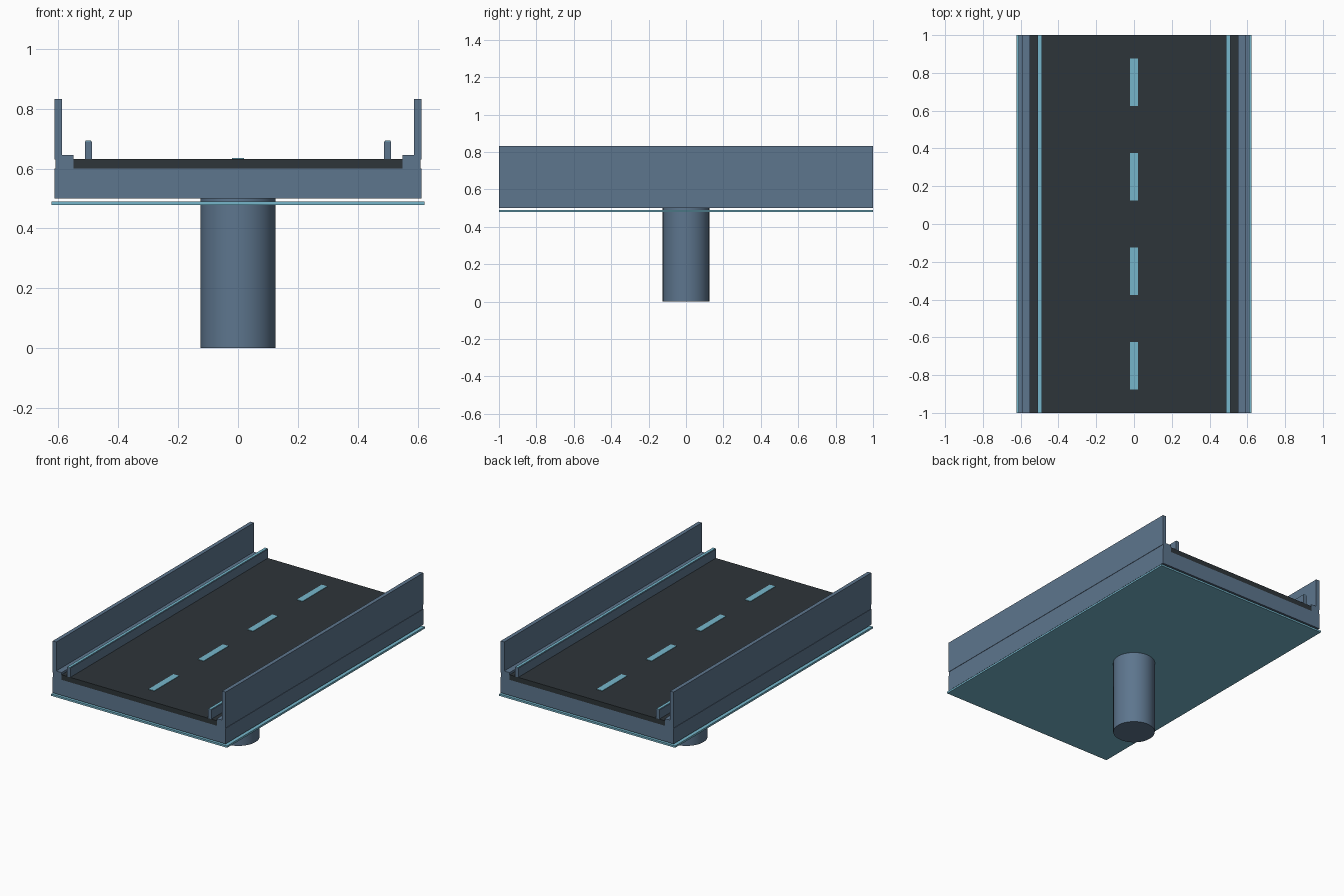
import bpy
import bmesh

cube = bpy.data.objects.get("Cube")
if cube:
    bpy.data.objects.remove(cube, do_unlink=True)


def material(name, rgb):
    mat = bpy.data.materials.new(name)
    mat.use_nodes = True
    colour = (*rgb, 1.0)
    mat.diffuse_color = colour
    mat.node_tree.nodes["Principled BSDF"].inputs["Base Color"].default_value = colour
    return mat


steel = material("blue grey steel", (0.11, 0.18, 0.27))
asphalt = material("dark asphalt", (0.027, 0.035, 0.041))
cyan = material("pale cyan", (0.18, 0.47, 0.60))


def add_object(name, bm, mat):
    mesh = bpy.data.meshes.new(name)
    bm.to_mesh(mesh)
    bm.free()
    mesh.materials.append(mat)
    obj = bpy.data.objects.new(name, mesh)
    bpy.context.collection.objects.link(obj)
    return obj


def box(name, x, z, mat, y=(-1, 1), mirror=False):
    """Box between the given x, y and z limits, optionally mirrored across x."""
    bm = bmesh.new()
    bmesh.ops.create_cube(bm, size=1)
    limits = (x, y, z)
    for v in bm.verts:
        v.co = [lo + (c + 0.5) * (hi - lo) for c, (lo, hi) in zip(v.co, limits)]
    obj = add_object(name, bm, mat)
    if mirror:
        obj.modifiers.new("Mirror", 'MIRROR').use_axis[0] = True
    return obj


# Central support pillar
bm = bmesh.new()
bmesh.ops.create_cone(bm, cap_ends=True, segments=32,
                      radius1=0.125, radius2=0.125, depth=0.5)
bmesh.ops.translate(bm, verts=bm.verts, vec=(0, 0, 0.25))
pillar = add_object("support_pillar", bm, steel)
bpy.context.view_layer.objects.active = pillar
pillar.select_set(True)
bpy.ops.object.shade_smooth_by_angle()
pillar.select_set(False)

# Deck, its underside panel and the road surface
box("deck_slab", (-0.6125, 0.6125), (0.5, 0.6), steel)
box("underside_panel", (-0.623, 0.623), (0.478, 0.49), cyan)
box("road_surface", (-0.55, 0.55), (0.6, 0.632), asphalt)

# Edge kerbs, tall side walls and low guard rails with bright caps
box("kerb", (0.55, 0.61), (0.6, 0.646), steel, mirror=True)
box("side_wall", (0.5875, 0.6125), (0.63, 0.832), steel, mirror=True)
box("guard_rail", (0.488, 0.512), (0.632, 0.69), steel, mirror=True)
box("guard_rail_cap", (0.491, 0.509), (0.69, 0.694), cyan, mirror=True)

# Dashed centre line
for i in range(4):
    centre = -0.75 + 0.5 * i
    box(f"lane_dash_{i + 1}", (-0.02, 0.02), (0.632, 0.635), cyan,
        y=(centre - 0.125, centre + 0.125))
